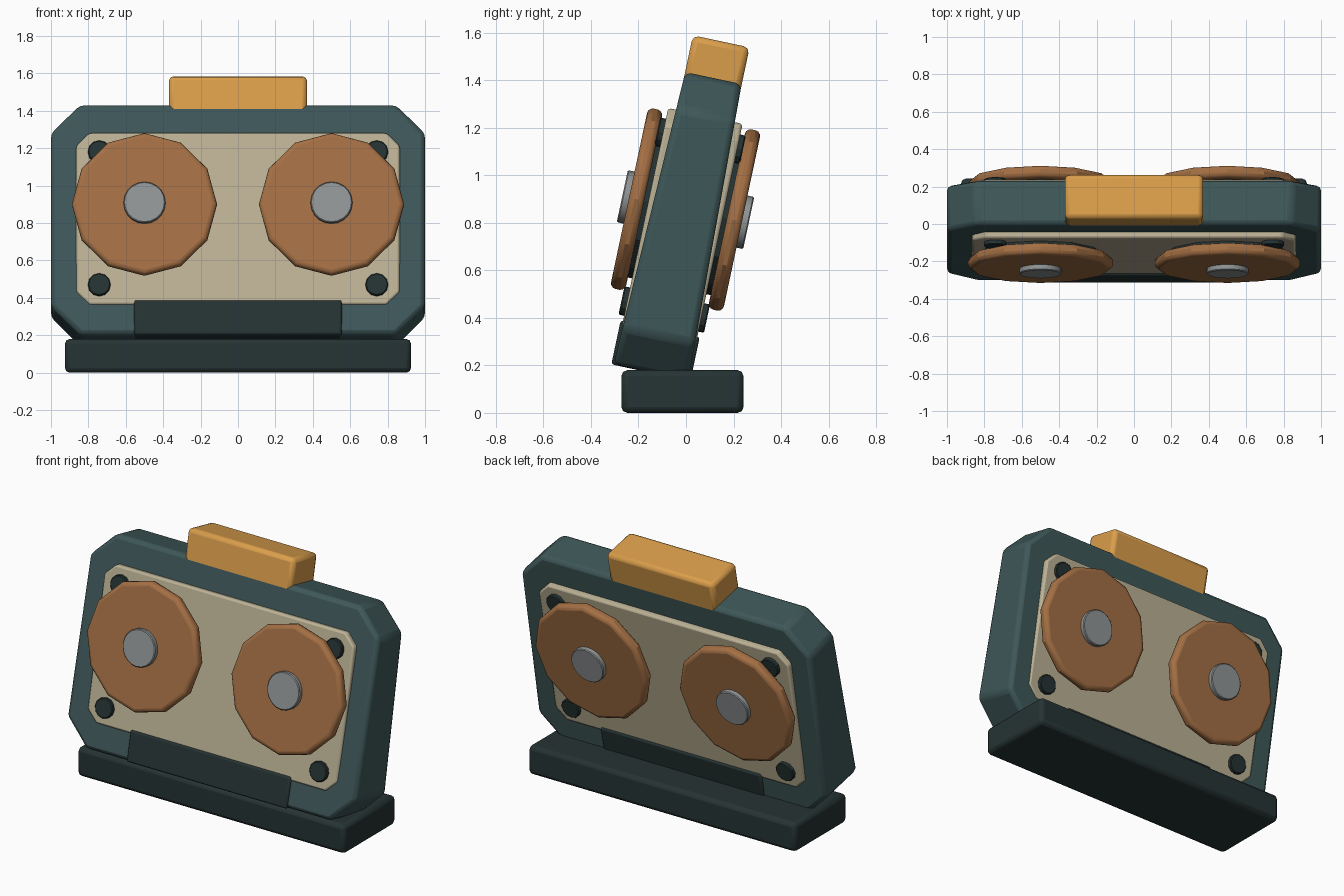
import bpy, bmesh, math
from mathutils import Matrix

if "Cube" in bpy.data.objects:
    bpy.data.objects.remove(bpy.data.objects["Cube"])


def material(name, r, g, b):
    m = bpy.data.materials.new(name)
    m.use_nodes = True
    m.diffuse_color = (r, g, b, 1)
    m.node_tree.nodes["Principled BSDF"].inputs["Base Color"].default_value = (r, g, b, 1)
    return m


teal = material("dark teal", 0.048, 0.095, 0.098)
charcoal = material("charcoal green", 0.019, 0.033, 0.033)
cream = material("cream", 0.50, 0.44, 0.30)
brown = material("copper brown", 0.37, 0.16, 0.058)
grey = material("hub grey", 0.28, 0.30, 0.305)
amber = material("amber", 0.70, 0.34, 0.07)

# The case leans back on its level foot
LEAN = Matrix.Translation((0, -0.016, 0.79)) @ Matrix.Rotation(math.radians(-12), 4, 'X')


def chamfered(w, h, c):
    """Outline of a rectangle with cut corners, in x and z."""
    return [(w - c, -h), (w, c - h), (w, h - c), (w - c, h),
            (c - w, h), (-w, h - c), (-w, c - h), (c - w, -h)]


def rectangle(w, z0, z1):
    return [(w, z0), (w, z1), (-w, z1), (-w, z0)]


def ring(x, z, r, n):
    turns = [math.tau * i / n for i in range(n)]
    return [(x + r * math.sin(a), z - r * math.cos(a)) for a in turns]


def prism(name, outline, y0, y1, mat, bevel=0.0, segments=2, taper=0.0, place=LEAN):
    """Extrude an outline along y; taper thins the depth towards the top."""
    bm = bmesh.new()
    rows = [[bm.verts.new((x, y * (1 - taper * z), z)) for x, z in outline] for y in (y0, y1)]
    bm.faces.new(rows[0])
    bm.faces.new(rows[1][::-1])
    n = len(outline)
    for i in range(n):
        j = (i + 1) % n
        bm.faces.new((rows[0][i], rows[1][i], rows[1][j], rows[0][j]))
    bmesh.ops.recalc_face_normals(bm, faces=bm.faces)
    mesh = bpy.data.meshes.new(name)
    bm.to_mesh(mesh)
    bm.free()
    mesh.materials.append(mat)
    obj = bpy.data.objects.new(name, mesh)
    bpy.context.collection.objects.link(obj)
    obj.matrix_world = place
    if bevel:
        mod = obj.modifiers.new("Bevel", 'BEVEL')
        mod.width = bevel
        mod.segments = segments
        mod.limit_method = 'ANGLE'
        mod.angle_limit = math.radians(40)
    bpy.ops.object.select_all(action='DESELECT')
    obj.select_set(True)
    bpy.context.view_layer.objects.active = obj
    bpy.ops.object.shade_smooth_by_angle(angle=math.radians(29))
    return obj


# Case, thicker at the bottom than at the top
prism("case", chamfered(1.0, 0.633, 0.155), -0.141, 0.141, teal, 0.025, taper=0.22)

# Face plate on both sides, handle and lower block
prism("face_plates", chamfered(0.865, 0.47, 0.07), -0.16, 0.16, cream, 0.012)
prism("handle", rectangle(0.37, 0.58, 0.791), -0.122, 0.122, amber, 0.025)
prism("lower_block", rectangle(0.555, -0.635, -0.445), -0.17, 0.17, charcoal, 0.012)

# Level foot
prism("foot", rectangle(0.925, 0, 0.18), -0.257, 0.257, charcoal, 0.025,
      place=Matrix.Translation((0, -0.015, 0)))

# Reels, hubs and screws on the front and the back
for side, face in (("front", -1), ("back", 1)):
    for hand, sx in (("left", 1), ("right", -1)):
        tag = f"{side}_{hand}"
        x, z = sx * 0.5, 0.067
        prism("reel_seat_" + tag, ring(x, z, 0.33, 12), face * 0.15, face * 0.19, charcoal)
        prism("reel_" + tag, ring(x, z, 0.388, 12), face * 0.178, face * 0.243, brown, 0.024, 3)
        prism("hub_" + tag, ring(x, z, 0.112, 20), face * 0.2, face * 0.272, grey, 0.005, 1)
        for level, sz in (("upper", 1), ("lower", -1)):
            prism(f"screw_{level}_{tag}", ring(sx * 0.742, sz * 0.363, 0.061, 12),
                  face * 0.14, face * 0.184, charcoal, 0.005, 1)
